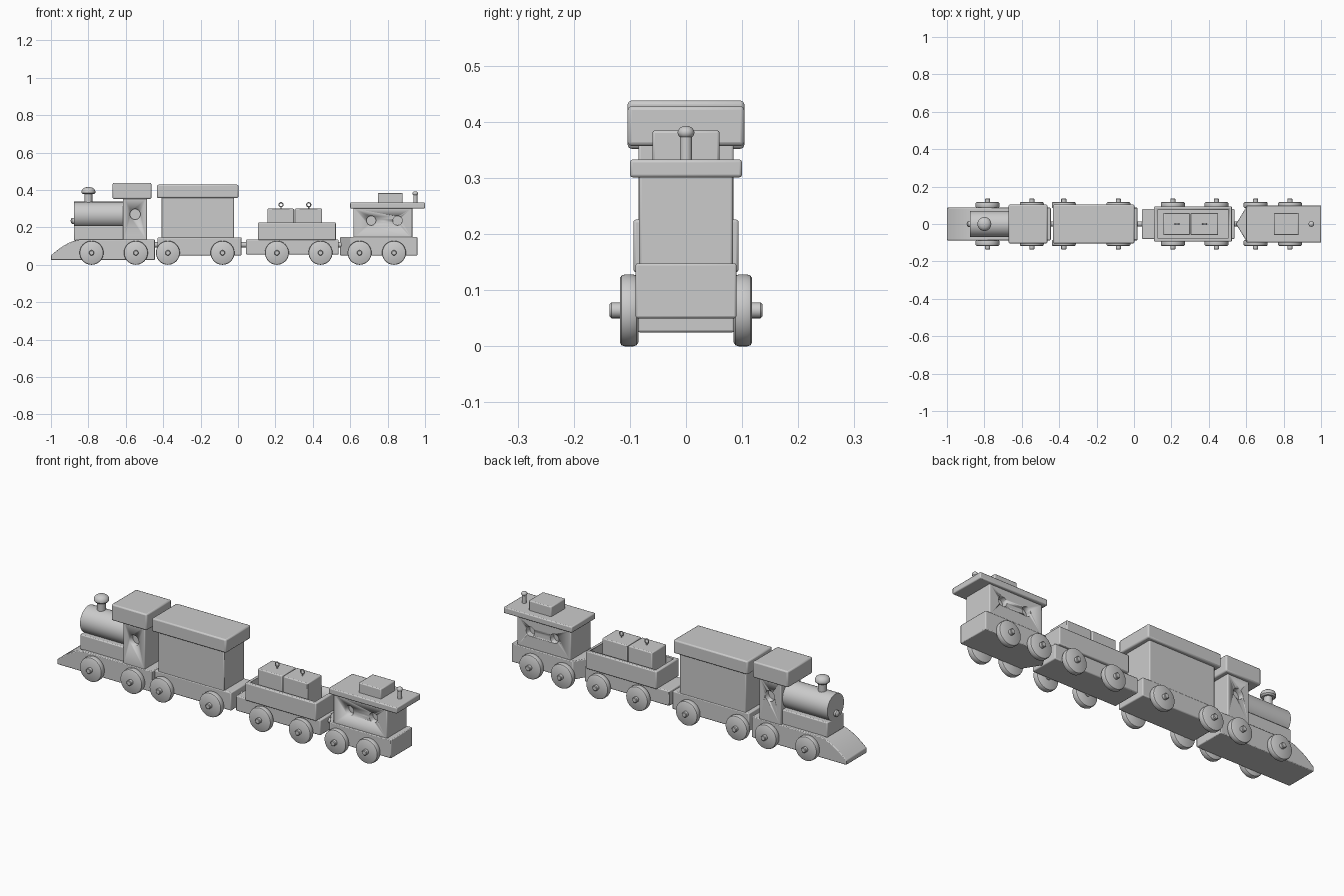
import bpy, bmesh, math
from mathutils import Matrix, Vector

if "Cube" in bpy.data.objects:
    bpy.data.objects.remove(bpy.data.objects["Cube"])


def finish(name, bm, bevel=0.0, smooth=True):
    bmesh.ops.recalc_face_normals(bm, faces=bm.faces)
    me = bpy.data.meshes.new(name)
    bm.to_mesh(me)
    bm.free()
    ob = bpy.data.objects.new(name, me)
    bpy.context.collection.objects.link(ob)
    if smooth:
        bpy.ops.object.select_all(action='DESELECT')
        ob.select_set(True)
        bpy.context.view_layer.objects.active = ob
        bpy.ops.object.shade_smooth_by_angle(angle=math.radians(35))
    if bevel:
        m = ob.modifiers.new("bevel", 'BEVEL')
        m.width, m.segments = bevel, 2
        m.limit_method, m.angle_limit = 'ANGLE', math.radians(40)
    return ob


def box(name, x0, x1, hy, z0, z1, bevel=0.005):
    bm = bmesh.new()
    mat = Matrix.Translation(((x0 + x1) / 2, 0, (z0 + z1) / 2)) @ Matrix.Diagonal((x1 - x0, 2 * hy, z1 - z0, 1))
    bmesh.ops.create_cube(bm, size=1, matrix=mat)
    return finish(name, bm, bevel)


def prism(name, pts, lo, hi, axis, bevel=0.004):
    """Extrude an outline along y (points are x, z) or z (points are x, y)."""
    bm = bmesh.new()
    put = (lambda p: (p[0], lo, p[1])) if axis == 'y' else (lambda p: (p[0], p[1], lo))
    f = bm.faces.new([bm.verts.new(put(p)) for p in pts])
    r = bmesh.ops.extrude_face_region(bm, geom=[f])
    d = Vector((0, hi - lo, 0)) if axis == 'y' else Vector((0, 0, hi - lo))
    bmesh.ops.translate(bm, vec=d, verts=[v for v in r['geom'] if isinstance(v, bmesh.types.BMVert)])
    return finish(name, bm, bevel)


def lathe(name, profile, origin, direction=(0, 0, 1), n=40):
    """Spin (radius, height) points about an axis through origin."""
    bm = bmesh.new()
    vs = [bm.verts.new((r, 0, h)) for r, h in profile]
    es = [bm.edges.new(p) for p in zip(vs, vs[1:])]
    bmesh.ops.spin(bm, geom=vs + es, axis=(0, 0, 1), cent=(0, 0, 0), angle=2 * math.pi, steps=n)
    bmesh.ops.remove_doubles(bm, verts=bm.verts, dist=1e-5)
    rot = Vector((0, 0, 1)).rotation_difference(Vector(direction)).to_matrix().to_4x4()
    bmesh.ops.transform(bm, matrix=Matrix.Translation(origin) @ rot, verts=bm.verts)
    return finish(name, bm)


def rod(name, r, start, direction, length, n=32):
    return lathe(name, [(0, 0), (r, 0), (r, length), (0, length)], start, direction, n)


def cut(target, cutter):
    cutter.hide_render = True
    cutter.hide_viewport = True
    m = target.modifiers.new("cut", 'BOOLEAN')
    m.operation, m.solver, m.object = 'DIFFERENCE', 'EXACT', cutter


def windows(target, x, z, r, hy):
    # blind round windows on both sides
    for s in (-1, 1):
        cut(target, rod("window_cutter", r, (x, s * (hy - 0.03), z), (0, s, 0), 0.06))


# Engine
nose = [(-1 + 0.16 * math.sin(a), 0.135 - 0.085 * math.cos(a) ** 1.3)
        for a in [math.radians(9 * i) for i in range(10)]]
nose = [(-1 + 0.16 * t, 0.05 + 0.085 * (1 - (1 - t) ** 1.7)) for t in [i / 10 for i in range(11)]]
prism("engine_base", [(-0.445, 0.025), (-1, 0.025)] + nose + [(-0.445, 0.135)], -0.087, 0.087, 'y')
box("boiler_support", -0.877, -0.61, 0.07, 0.13, 0.21)
rod("boiler", 0.07, (-0.877, 0, 0.267), (1, 0, 0), 0.27, 48)
lathe("boiler_lamp", [(0, 0), (0.016, 0), (0.016, 0.02), (0.01, 0.026), (0, 0.028)],
      (-0.867, 0, 0.235), (-1, 0, 0))
rod("chimney_stem", 0.021, (-0.80, 0, 0.32), (0, 0, 1), 0.065)
lathe("chimney_cap", [(0, 0.378), (0.03, 0.378), (0.037, 0.385), (0.037, 0.394),
                      (0.032, 0.405), (0.02, 0.413), (0, 0.417)], (-0.80, 0, 0))
cab = box("engine_cab", -0.615, -0.487, 0.085, 0.13, 0.36)
windows(cab, -0.55, 0.27, 0.028, 0.085)
box("engine_roof", -0.67, -0.463, 0.104, 0.352, 0.438, 0.007)

# Boxcar
box("boxcar_base", -0.43, 0.02, 0.087, 0.05, 0.146)
box("boxcar_body", -0.41, -0.022, 0.085, 0.14, 0.362)
box("boxcar_roof", -0.433, 0.002, 0.104, 0.357, 0.428, 0.007)

# Open wagon with two crates
box("wagon_base", 0.043, 0.538, 0.08, 0.055, 0.135)
tray = box("wagon_tray", 0.107, 0.523, 0.094, 0.132, 0.226)
cut(tray, box("tray_cutter", 0.125, 0.505, 0.076, 0.155, 0.3, 0))
for i, (x0, x1) in enumerate(((0.157, 0.299), (0.303, 0.45))):
    box(f"crate_{i}", x0, x1, 0.06, 0.155, 0.30)
    x = (0.23, 0.378)[i]
    rod(f"crate_ring_stem_{i}", 0.003, (x, 0, 0.295), (0, 0, 1), 0.016, 12)
    ring = [(0.011 + 0.003 * math.cos(a), 0.003 * math.sin(a))
            for a in [math.pi * k / 4 for k in range(9)]]
    lathe(f"crate_ring_{i}", ring, (x, 0, 0.321), (0, 1, 0), 24)

# Caboose
prism("caboose_base", [(0.545, 0), (0.60, -0.09), (0.96, -0.09), (0.96, 0.09), (0.60, 0.09)],
      0.05, 0.148, 'z')
body = box("caboose_body", 0.617, 0.932, 0.084, 0.14, 0.305)
for x in (0.712, 0.853):
    windows(body, x, 0.236, 0.025, 0.084)
box("caboose_roof", 0.60, 1.0, 0.1, 0.301, 0.333)
box("caboose_cupola", 0.748, 0.88, 0.06, 0.325, 0.385)
rod("caboose_pipe", 0.011, (0.948, 0, 0.32), (0, 0, 1), 0.06)
ball = [(0.015 * math.sin(a), -0.012 * math.cos(a)) for a in [math.pi * k / 10 for k in range(11)]]
lathe("caboose_pipe_ball", ball, (0.948, 0, 0.381), n=24)

# Couplings
for i, (x0, x1) in enumerate(((-0.46, -0.42), (0.01, 0.055), (0.53, 0.575))):
    rod(f"coupling_{i}", 0.014, (x0, 0, 0.107), (1, 0, 0), x1 - x0, 20)

# Wheels with axle ends
tyre = [(0, 0.085), (0.057, 0.085), (0.062, 0.088), (0.064, 0.094), (0.064, 0.109),
        (0.062, 0.115), (0.057, 0.118), (0, 0.118)]
pin = [(0, 0.08), (0.014, 0.08), (0.014, 0.133), (0.011, 0.136), (0, 0.136)]
for i, x in enumerate((-0.783, -0.546, -0.375, -0.083, 0.208, 0.441, 0.65, 0.834)):
    for s, side in ((-1, "front"), (1, "back")):
        lathe(f"wheel_{side}_{i}", tyre, (x, 0, 0.064), (0, s, 0), 48)
        lathe(f"axle_end_{side}_{i}", pin, (x, 0, 0.064), (0, s, 0), 20)
